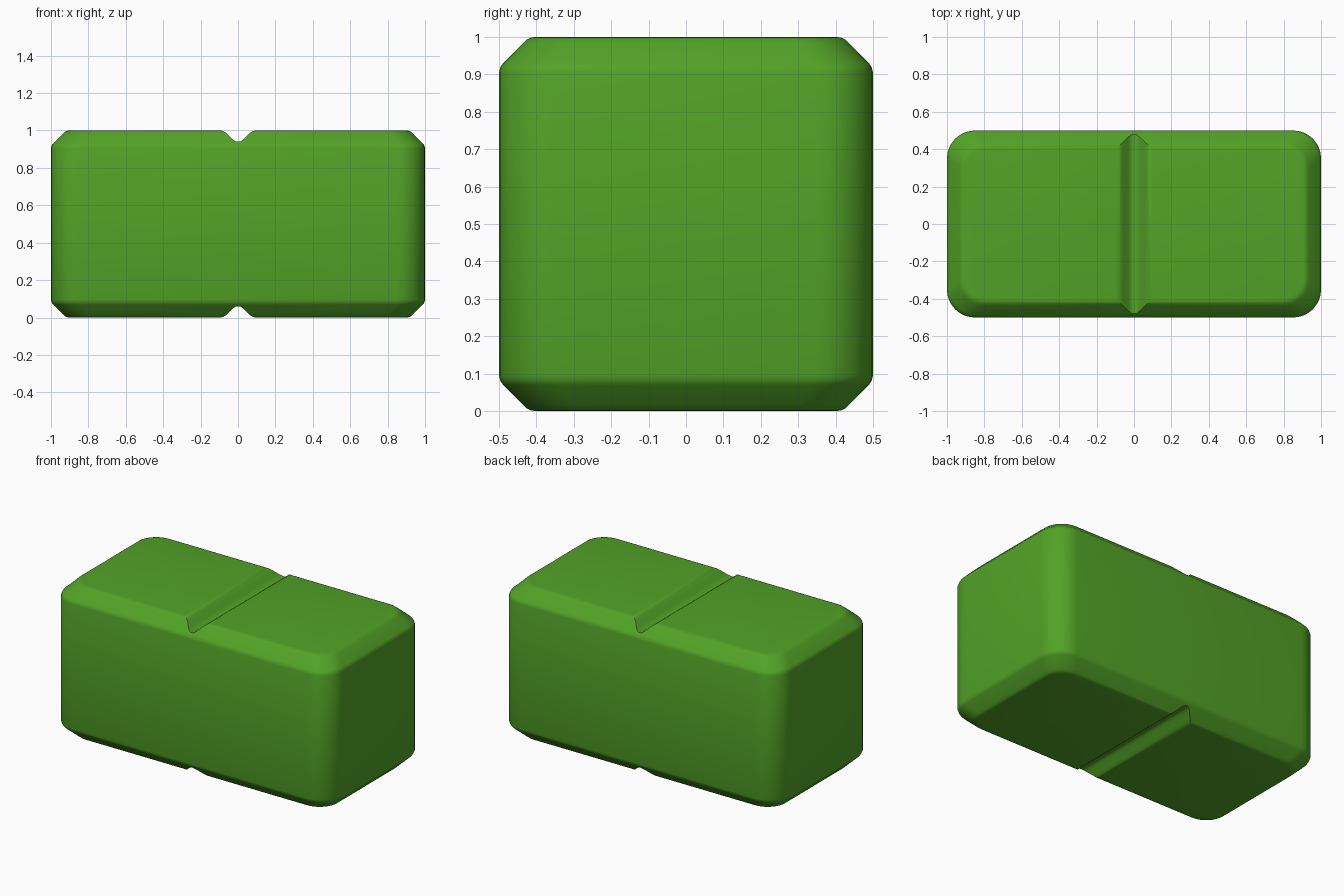
import bpy, bmesh, math

if "Cube" in bpy.data.objects:
    bpy.data.objects.remove(bpy.data.objects["Cube"])

green = bpy.data.materials.new("leaf green")
green.diffuse_color = (0.085, 0.365, 0.02, 1)
green.use_nodes = True
green.node_tree.nodes["Principled BSDF"].inputs["Base Color"].default_value = green.diffuse_color


def make_object(name, bm):
    bmesh.ops.recalc_face_normals(bm, faces=bm.faces)
    mesh = bpy.data.meshes.new(name)
    bm.to_mesh(mesh)
    bm.free()
    mesh.materials.append(green)
    ob = bpy.data.objects.new(name, mesh)
    bpy.context.collection.objects.link(ob)
    return ob


def rounded_loop(bm, inset, z, radius=0.15, steps=8):
    """Rounded rectangle 2 x 1, shrunk by the inset."""
    r = radius - inset * 0.3
    verts = []
    for k, (sx, sy) in enumerate([(1, 1), (-1, 1), (-1, -1), (1, -1)]):
        for i in range(steps + 1):
            a = math.pi / 2 * (k + i / steps)
            verts.append(bm.verts.new((sx * (1 - inset - r) + r * math.cos(a),
                                       sy * (0.5 - inset - r) + r * math.sin(a), z)))
    return verts


# Block: stacked rounded outlines with softened chamfers at top and bottom
edge = [(0.095, 0.0), (0.08, 0.004), (0.07, 0.011), (0.018, 0.063),
        (0.007, 0.074), (0.002, 0.084), (0.0, 0.098)]  # (distance from end, inset)
profile = [(z, i) for z, i in reversed(edge)] + [(1 - z, i) for z, i in edge]
bm = bmesh.new()
loops = [rounded_loop(bm, i, z) for z, i in profile]
for lo, hi in zip(loops, loops[1:]):
    for j in range(len(lo)):
        k = (j + 1) % len(lo)
        bm.faces.new((lo[j], lo[k], hi[k], hi[j]))
bm.faces.new(loops[0])
bm.faces.new(loops[-1])
block = make_object("block", bm)

# Grooves: soft V-shaped cutters across the top and bottom
half = [(0.1, -0.02), (0.097, 0.0), (0.08, 0.003), (0.068, 0.01), (0.055, 0.021),
        (0.03, 0.046), (0.018, 0.056), (0.008, 0.06)]
section = half + [(-x, d) for x, d in reversed(half)]
for name, base, sign in (("top_groove_cutter", 1, -1), ("bottom_groove_cutter", 0, 1)):
    bm = bmesh.new()
    face = bm.faces.new([bm.verts.new((x, -0.7, base + sign * d)) for x, d in section])
    out = bmesh.ops.extrude_face_region(bm, geom=[face])
    for v in out["geom"]:
        if isinstance(v, bmesh.types.BMVert):
            v.co.y = 0.7
    cutter = make_object(name, bm)
    mod = block.modifiers.new(name, "BOOLEAN")
    mod.operation = "DIFFERENCE"
    mod.solver = "EXACT"
    mod.object = cutter
    bpy.context.view_layer.objects.active = block
    bpy.ops.object.modifier_apply(modifier=mod.name)
    bpy.data.objects.remove(cutter)

# Smooth shading
bpy.ops.object.select_all(action="DESELECT")
block.select_set(True)
bpy.context.view_layer.objects.active = block
bpy.ops.object.shade_smooth_by_angle(angle=math.radians(35))
